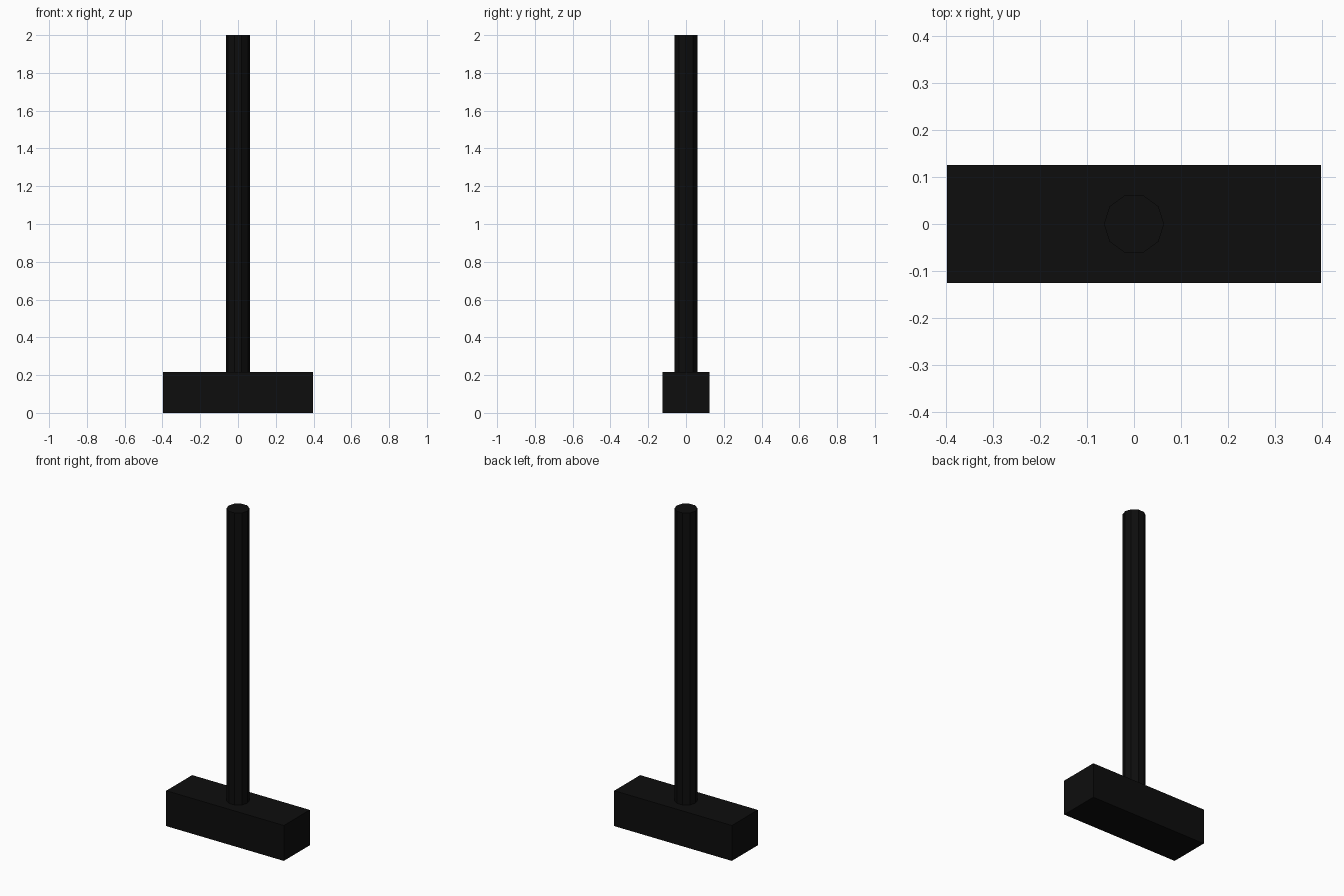
import bpy

if "Cube" in bpy.data.objects:
    bpy.data.objects.remove(bpy.data.objects["Cube"])

BASE_H, TOTAL_H = 0.216, 2.0

black = bpy.data.materials.new("black")
black.diffuse_color = (0.004, 0.004, 0.004, 1)
black.use_nodes = True
black.node_tree.nodes["Principled BSDF"].inputs["Base Color"].default_value = black.diffuse_color


def finish(name):
    ob = bpy.context.object
    ob.name = name
    ob.data.materials.append(black)
    return ob


# Heavy rectangular hammer head resting on the ground
bpy.ops.mesh.primitive_cube_add(size=1, location=(0, 0, BASE_H / 2))
head = finish("hammer_head")
head.scale = (0.795, 0.25, BASE_H)
bpy.ops.object.transform_apply(location=False, rotation=False, scale=True)

# Straight faceted handle, one corner pointing along x
length = TOTAL_H - BASE_H
bpy.ops.mesh.primitive_cylinder_add(
    vertices=10, radius=0.064, depth=length,
    location=(0, 0, BASE_H + length / 2), rotation=(0, 0, 1.5708))
finish("handle")
